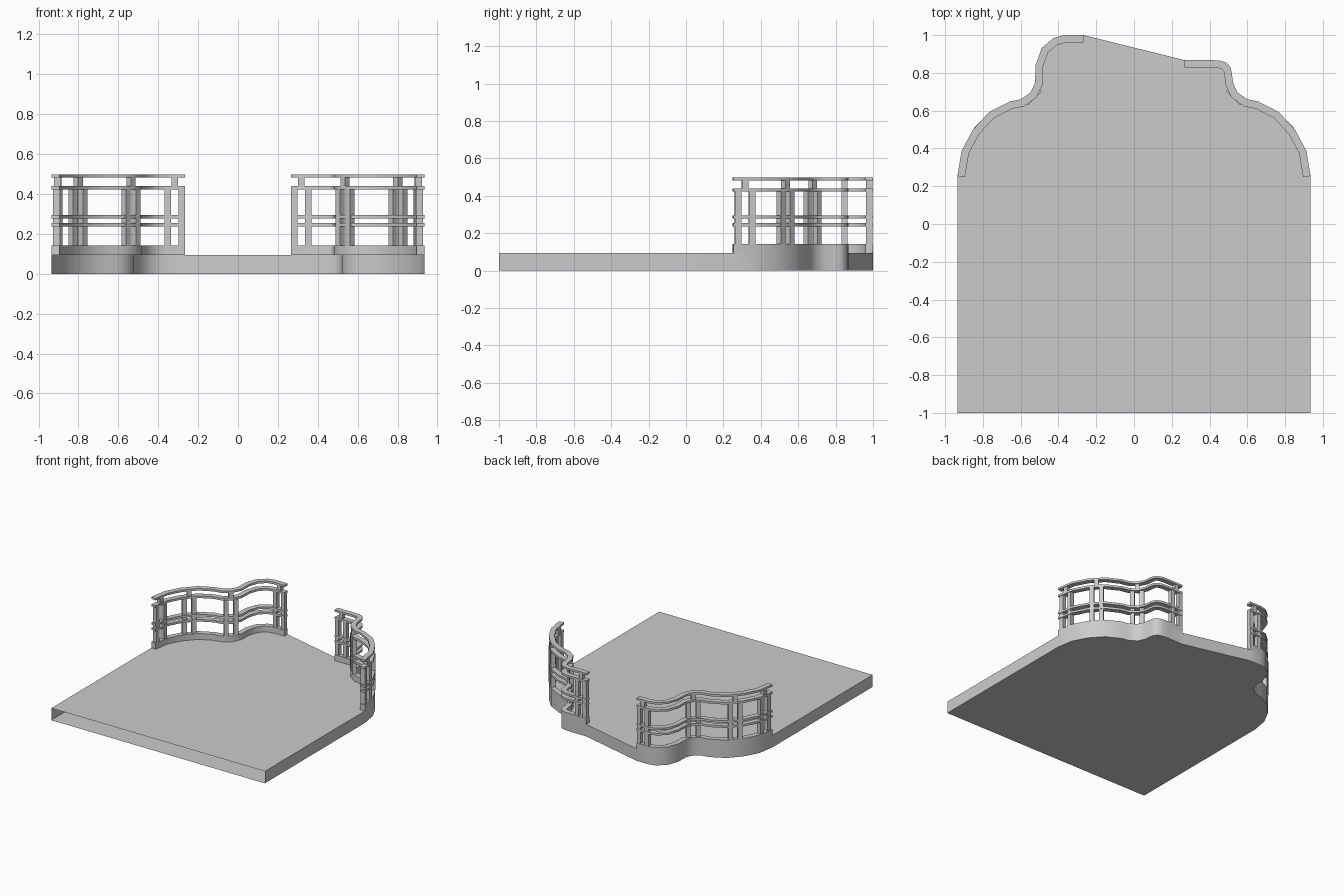
import bpy, bmesh, math
from mathutils import Vector, Matrix

if "Cube" in bpy.data.objects:
    bpy.data.objects.remove(bpy.data.objects["Cube"])

SLAB_TOP, CURB_TOP, WIDTH, POST = 0.095, 0.142, 0.04, 0.033

# Outer edge of the balcony: shared S-curve (right side), then a different end on each side
shared = [(.935, .254), (.913, .386), (.854, .497), (.768, .592), (.657, .649),
          (.600, .660), (.548, .696), (.524, .746)]
right_path = shared + [(.518, .800), (.511, .830), (.490, .854), (.450, .866), (.400, .868), (.267, .868)]
left_path = [(-x, y) for x, y in shared] + [(-.521, .841), (-.489, .931), (-.426, .985),
                                            (-.368, 1.0), (-.267, 1.0)]


def finish(bm, name, smooth=True):
    bmesh.ops.recalc_face_normals(bm, faces=bm.faces)
    me = bpy.data.meshes.new(name)
    bm.to_mesh(me)
    bm.free()
    ob = bpy.data.objects.new(name, me)
    bpy.context.collection.objects.link(ob)
    if smooth:
        bpy.ops.object.select_all(action='DESELECT')
        ob.select_set(True)
        bpy.context.view_layer.objects.active = ob
        bpy.ops.object.shade_smooth_by_angle(angle=math.radians(45))
    return ob


def offset(path, dist):
    """Mitred parallel of an open path; positive is to the left of travel."""
    pts = [Vector(p) for p in path]
    dirs = [(b - a).normalized() for a, b in zip(pts, pts[1:])]
    normals = [Vector((-d.y, d.x)) for d in dirs]
    out = []
    for i, p in enumerate(pts):
        a, b = normals[max(i - 1, 0)], normals[min(i, len(normals) - 1)]
        m = (a + b).normalized()
        out.append(p + m * (dist / m.dot(a)))
    return out


def band(name, path, side, z0, z1):
    """Rectangular strip following the path, inside the outer edge."""
    bm = bmesh.new()
    inner = offset(path, side * WIDTH)
    rings = [[bm.verts.new((q[0], q[1], z)) for q, z in ((o, z0), (n, z0), (n, z1), (o, z1))]
             for o, n in zip(path, inner)]
    for r, s in zip(rings, rings[1:]):
        for k in range(4):
            bm.faces.new((r[k], r[(k + 1) % 4], s[(k + 1) % 4], s[k]))
    bm.faces.new(rings[0])
    bm.faces.new(rings[-1])
    finish(bm, name)


def posts(name, spots, z0, z1):
    bm = bmesh.new()
    for x, y, yaw in spots:
        m = (Matrix.Translation((x, y, (z0 + z1) / 2)) @ Matrix.Rotation(yaw, 4, 'Z')
             @ Matrix.Diagonal((POST, POST, z1 - z0, 1)))
        bmesh.ops.create_cube(bm, size=1, matrix=m)
    finish(bm, name, smooth=False)


# Floor slab, open along its front side
bm = bmesh.new()
outline = [(-.935, -1), (.935, -1)] + right_path + left_path[::-1]
lo, hi = ([bm.verts.new((x, y, z)) for x, y in outline] for z in (0, SLAB_TOP))
bm.faces.new(lo[::-1])
bm.faces.new(hi)
for i in range(1, len(outline)):
    j = (i + 1) % len(outline)
    bm.faces.new((lo[i], lo[j], hi[j], hi[i]))
finish(bm, "floor_slab")

# Post pairs along the rail: start, middle of arc, inner bend, end
pairs = [((.908, .277), (.898, .352)), ((.826, .508), (.777, .556)), ((.562, .652), (.512, .702))]

for label, path, sx, end_y in (("right", right_path, 1, .848), ("left", left_path, -1, .98)):
    band(label + "_curb", path, sx, SLAB_TOP, CURB_TOP)
    for rail, z0, z1 in (("lower_rail", .237, .254), ("middle_rail", .278, .295),
                         ("upper_rail", .423, .440), ("handrail", .482, .498)):
        band(f"{label}_{rail}", path, sx, z0, z1)
    tall, short = [], []
    for a, b in pairs + [((.352, end_y), (.283, end_y))]:
        yaw = math.atan2(b[1] - a[1], sx * (b[0] - a[0]))
        tall += [(sx * p[0], p[1], yaw) for p in (a, b)]
        short.append((sx * (a[0] + b[0]) / 2, (a[1] + b[1]) / 2, yaw))
    posts(label + "_posts", tall, CURB_TOP, .425)
    posts(label + "_handrail_supports", short, .438, .484)
